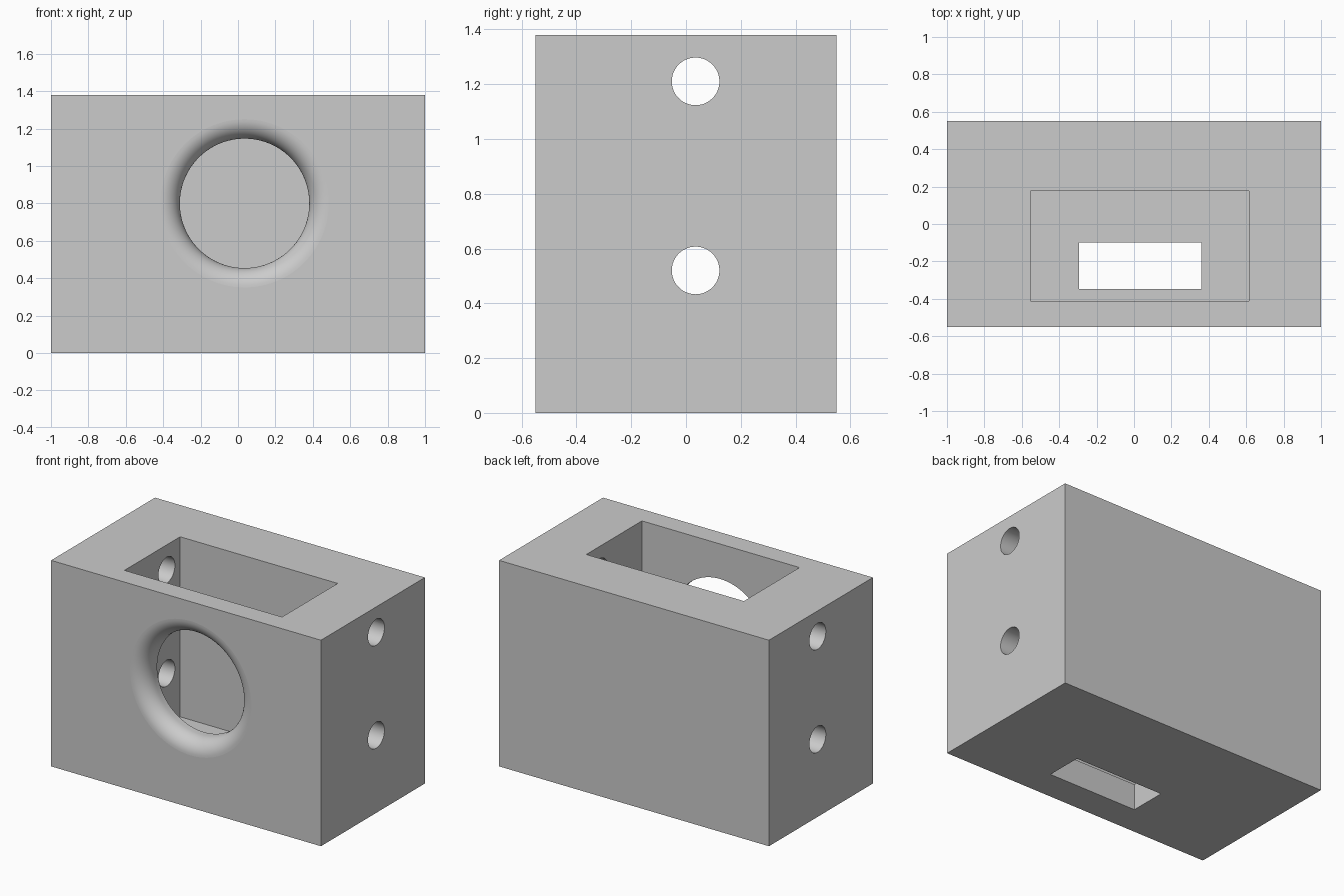
import bpy, bmesh, math
from mathutils import Matrix, Vector

default = bpy.data.objects.get("Cube")
if default:
    bpy.data.objects.remove(default, do_unlink=True)

WIDTH, DEPTH, HEIGHT = 2.0, 1.1, 1.38
OFFSET = 0.035          # shared offset of the openings from the centre
FRONT = -DEPTH / 2

grey = bpy.data.materials.new("plain grey")
grey.use_nodes = True
colour = (0.6, 0.6, 0.6, 1)
grey.diffuse_color = colour
grey.node_tree.nodes["Principled BSDF"].inputs["Base Color"].default_value = colour


def finish(name, bm):
    bmesh.ops.recalc_face_normals(bm, faces=bm.faces)
    mesh = bpy.data.meshes.new(name)
    bm.to_mesh(mesh)
    bm.free()
    mesh.materials.append(grey)
    obj = bpy.data.objects.new(name, mesh)
    bpy.context.collection.objects.link(obj)
    return obj


def block(name, low, high):
    low, high = Vector(low), Vector(high)
    bm = bmesh.new()
    place = Matrix.Translation((low + high) / 2) @ Matrix.Diagonal((high - low).to_4d())
    place[3][3] = 1
    bmesh.ops.create_cube(bm, size=1, matrix=place)
    return finish(name, bm)


def side_hole(name, z):
    bm = bmesh.new()
    place = Matrix.Translation((0, OFFSET, z)) @ Matrix.Rotation(math.pi / 2, 4, "Y")
    bmesh.ops.create_cone(bm, cap_ends=True, segments=48, radius1=0.087,
                          radius2=0.087, depth=WIDTH + 0.2, matrix=place)
    return finish(name, bm)


def rounded_opening(name, z, radius, fillet, steps=12, segments=96):
    # Profile as (radius, y): straight bore, quarter-round lip, then clear of the front
    profile = [(0, -0.2), (radius, -0.2)]
    for i in range(steps + 1):
        a = math.pi / 2 * i / steps
        profile.append((radius + fillet * (1 - math.cos(a)),
                        FRONT + fillet * (1 - math.sin(a))))
    profile += [(radius + fillet, FRONT - 0.1), (0, FRONT - 0.1)]
    bm = bmesh.new()
    verts = [bm.verts.new((OFFSET + r, y, z)) for r, y in profile]
    edges = [bm.edges.new(pair) for pair in zip(verts, verts[1:])]
    bmesh.ops.spin(bm, geom=verts + edges, cent=(OFFSET, 0, z), axis=(0, 1, 0),
                   angle=2 * math.pi, steps=segments, use_duplicate=False)
    bmesh.ops.remove_doubles(bm, verts=bm.verts, dist=0.0001)
    return finish(name, bm)


# Solid housing
housing = block("housing", (-WIDTH / 2, FRONT, 0), (WIDTH / 2, -FRONT, HEIGHT))

# Open-topped cavity, floor slot, front opening and side holes
cutters = [
    block("cavity_cutter", (-0.553, -0.412, 0.174), (0.615, 0.177, HEIGHT + 0.2)),
    block("floor_slot_cutter", (-0.294, -0.347, -0.1), (0.362, -0.1, 0.4)),
    rounded_opening("front_opening_cutter", 0.8, 0.346, 0.104),
    side_hole("lower_side_hole_cutter", 0.52),
    side_hole("upper_side_hole_cutter", 1.21),
]
bpy.ops.object.select_all(action="DESELECT")
housing.select_set(True)
bpy.context.view_layer.objects.active = housing
for cutter in cutters:
    cutter.hide_render = True
    cut = housing.modifiers.new(cutter.name, "BOOLEAN")
    cut.operation, cut.solver, cut.object = "DIFFERENCE", "EXACT", cutter
    bpy.ops.object.modifier_apply(modifier=cut.name)
    bpy.data.objects.remove(cutter, do_unlink=True)

# Smooth the round surfaces and keep the large planes flat
bpy.ops.object.shade_smooth_by_angle(angle=math.radians(30))
for face in housing.data.polygons:
    face.use_smooth = face.area < 0.01
